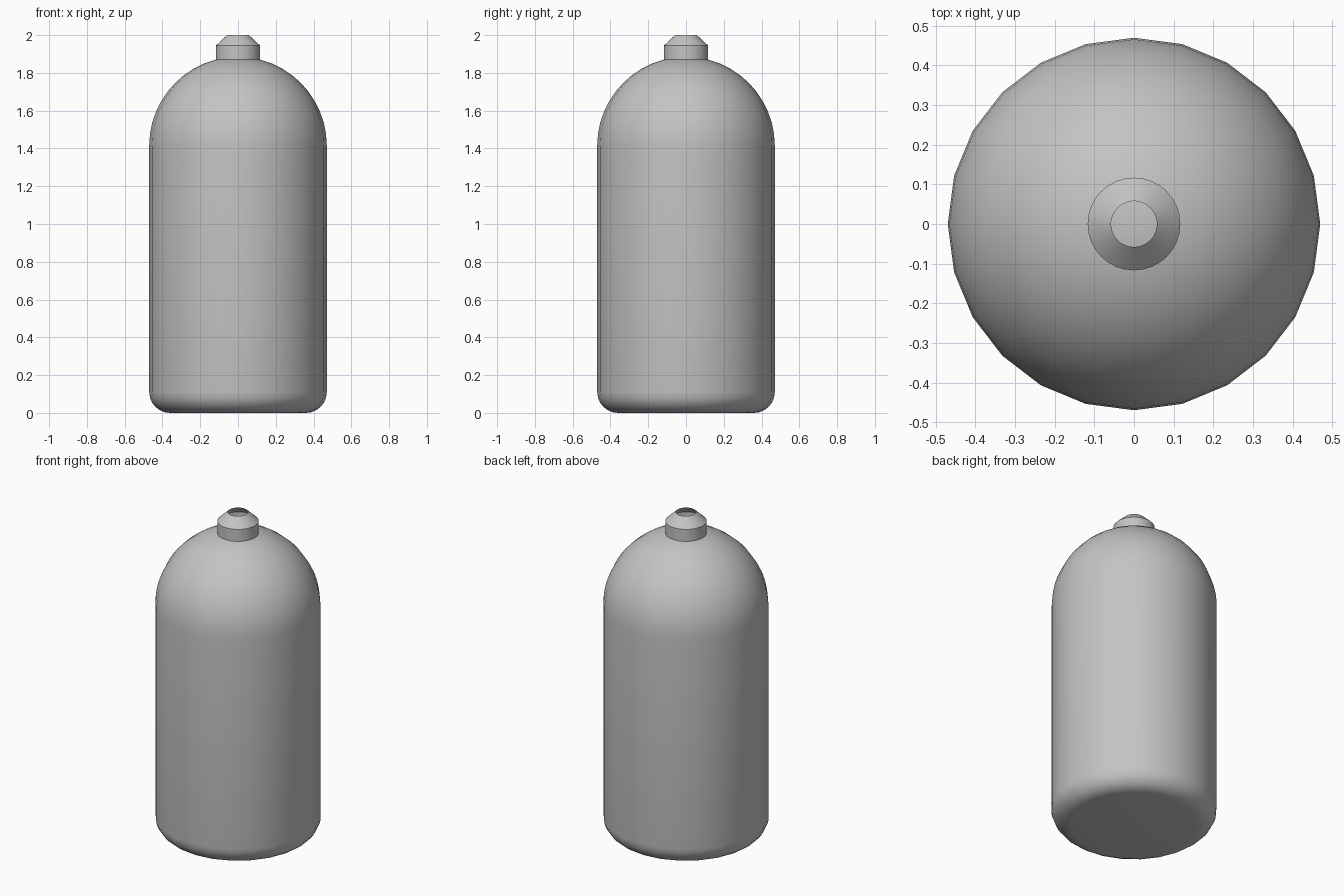
import bpy, bmesh
from math import sin, cos, pi, radians

cube = bpy.data.objects.get("Cube")
if cube:
    bpy.data.objects.remove(cube, do_unlink=True)

grey = bpy.data.materials.new("plain grey")
grey.use_nodes = True
colour = (0.55, 0.55, 0.55, 1)
grey.diffuse_color = colour
grey.node_tree.nodes["Principled BSDF"].inputs["Base Color"].default_value = colour


def lathe(name, profile, sides):
    """Spin a (radius, height) profile about z; radius 0 makes a pole."""
    bm = bmesh.new()
    rings = []
    for r, z in profile:
        count = sides if r > 0 else 1
        rings.append([bm.verts.new((r * cos(2 * pi * i / sides), r * sin(2 * pi * i / sides), z))
                      for i in range(count)])
    for low, high in zip(rings, rings[1:]):
        for i in range(sides):
            j = (i + 1) % sides
            if len(high) == 1:
                bm.faces.new((low[i], low[j], high[0]))
            else:
                bm.faces.new((low[i], low[j], high[j], high[i]))
    return bm, rings, name


def finish(bm, name):
    mesh = bpy.data.meshes.new(name)
    bm.to_mesh(mesh)
    bm.free()
    mesh.materials.append(grey)
    obj = bpy.data.objects.new(name, mesh)
    bpy.context.collection.objects.link(obj)
    bpy.ops.object.select_all(action="DESELECT")
    obj.select_set(True)
    bpy.context.view_layer.objects.active = obj
    bpy.ops.object.shade_smooth_by_angle(angle=radians(30))


# Tank body: rounded foot, straight wall and hemispherical shoulder
radius, fillet, shoulder = 0.47, 0.11, 1.415
foot = [(radius - fillet + fillet * sin(a), fillet - fillet * cos(a))
        for a in (pi / 2 * i / 6 for i in range(7))]
dome = [(radius * cos(a), shoulder + radius * sin(a))
        for a in (pi / 2 * i / 12 for i in range(12))]
bm, rings, name = lathe("tank_body", foot + dome + [(0, shoulder + radius)], 24)
bm.faces.new(reversed(rings[0]))
finish(bm, name)

# Neck: thin open collar with a tapered mouth
bm, rings, name = lathe("neck_collar", [(0.117, 1.85), (0.117, 1.945), (0.058, 2.0)], 32)
finish(bm, name)
